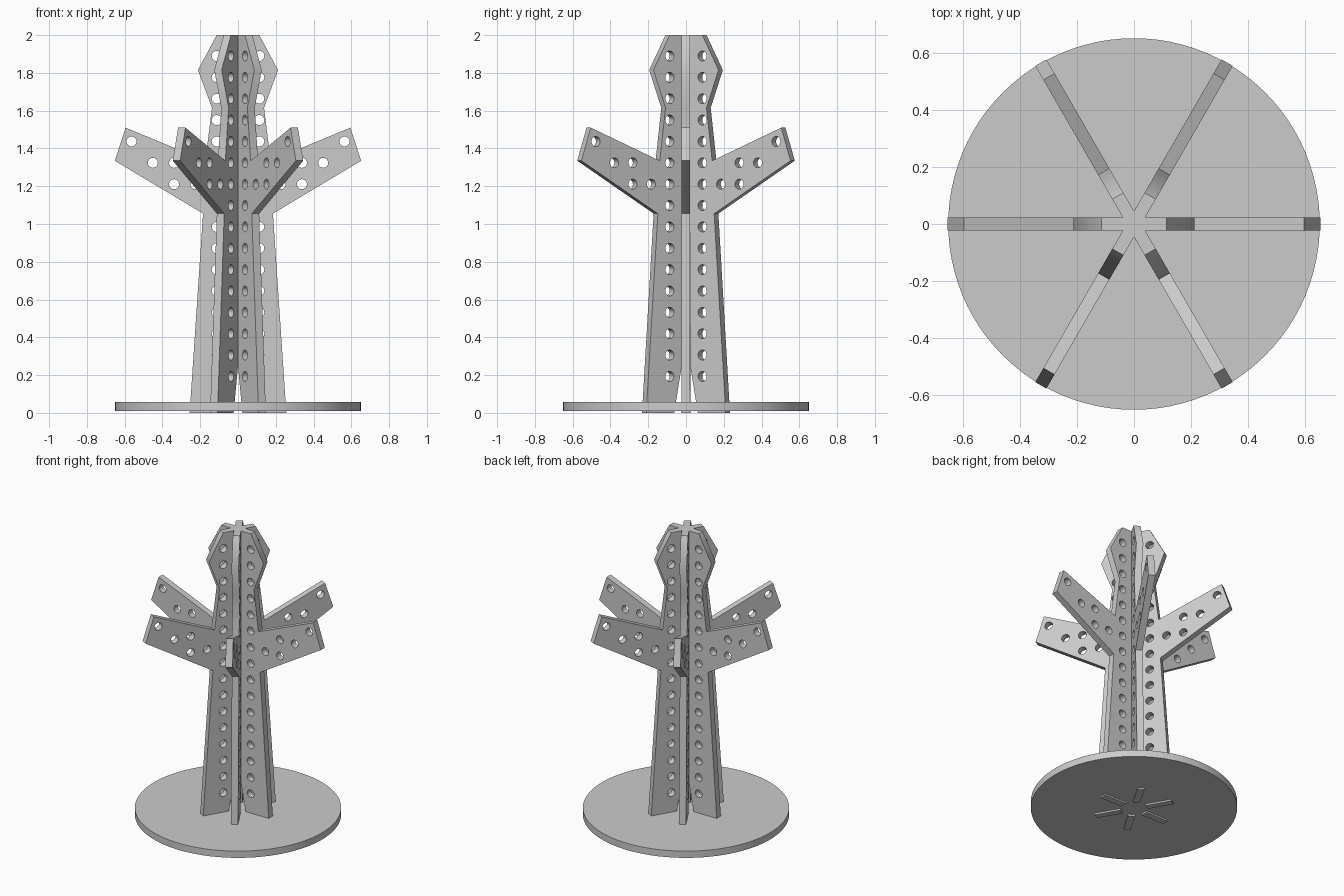
import bpy
from math import radians, sin, cos, pi

if "Cube" in bpy.data.objects:
    bpy.data.objects.remove(bpy.data.objects["Cube"])

THICK = 0.045
STEP = 0.1128


def add_loop(curve, pts):
    s = curve.splines.new('POLY')
    s.points.add(len(pts) - 1)
    for p, (x, y) in zip(s.points, pts):
        p.co = (x, y, 0, 1)
    s.use_cyclic_u = True


def smooth(obj, angle):
    bpy.ops.object.select_all(action='DESELECT')
    obj.select_set(True)
    bpy.context.view_layer.objects.active = obj
    bpy.ops.object.shade_smooth_by_angle(angle=radians(angle))


# Half outline of a tree plate: foot, trunk, branch, waist, head
half = [(0.085, 0.0), (0.256, 0.0), (0.185, 1.055), (0.652, 1.335),
        (0.595, 1.51), (0.173, 1.335), (0.138, 1.615), (0.212, 1.815),
        (0.113, 2.0)]
outline = [(0, 0.46)] + half + [(-x, z) for x, z in reversed(half)]

# Peg holes on a square grid: trunk column plus the branch rows
holes = [(1, k) for k in range(16)]
holes += [(2, 9), (3, 9), (3, 10), (4, 10), (5, 11)]


def tree_plate(name, angle):
    curve = bpy.data.curves.new(name, 'CURVE')
    curve.dimensions = '2D'
    curve.fill_mode = 'BOTH'
    curve.extrude = THICK / 2
    add_loop(curve, outline)
    for i, k in holes:
        for side in (-1, 1):
            cx, cz = side * i * STEP, 0.193 + k * 0.1131
            add_loop(curve, [(cx + 0.0265 * cos(a * pi / 12),
                              cz + 0.0265 * sin(a * pi / 12))
                             for a in range(24)])
    obj = bpy.data.objects.new(name, curve)
    bpy.context.collection.objects.link(obj)
    obj.rotation_euler = (radians(90), 0, radians(angle))
    bpy.ops.object.select_all(action='DESELECT')
    obj.select_set(True)
    bpy.context.view_layer.objects.active = obj
    bpy.ops.object.convert(target='MESH')
    smooth(bpy.context.object, 50)


# Three crossing plates give six fins
for n, angle in enumerate((0, 60, 120)):
    tree_plate(f"tree_plate_{n + 1}", angle)

# Round base, with the plate tabs poking just below it
bpy.ops.mesh.primitive_cylinder_add(vertices=96, radius=0.65, depth=0.047,
                                    location=(0, 0, 0.0345))
base = bpy.context.object
base.name = "round_base"
smooth(base, 30)
